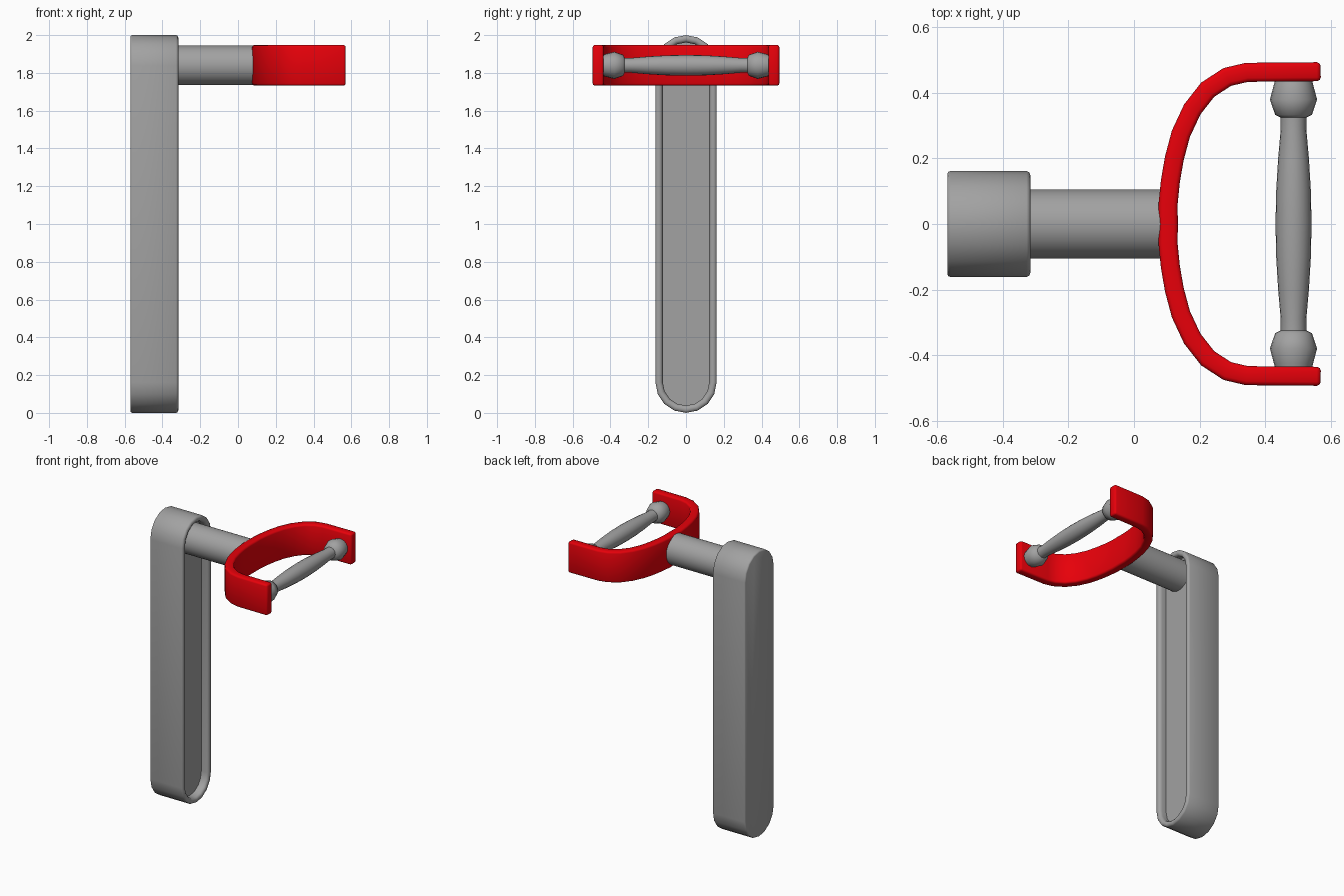
import bpy, bmesh
from math import sin, cos, pi, radians
from mathutils import Vector

if "Cube" in bpy.data.objects:
    bpy.data.objects.remove(bpy.data.objects["Cube"])

ARM_Z = 1.84


def material(name, rgb):
    m = bpy.data.materials.new(name)
    m.diffuse_color = (*rgb, 1)
    m.use_nodes = True
    m.node_tree.nodes["Principled BSDF"].inputs["Base Color"].default_value = m.diffuse_color
    return m


grey = material("dark_grey", (0.36, 0.36, 0.36))
red = material("red", (0.8, 0.0, 0.003))


def finish(name, bm, mat, angle=35):
    bmesh.ops.recalc_face_normals(bm, faces=bm.faces)
    me = bpy.data.meshes.new(name)
    bm.to_mesh(me)
    bm.free()
    me.materials.append(mat)
    ob = bpy.data.objects.new(name, me)
    bpy.context.collection.objects.link(ob)
    bpy.ops.object.select_all(action='DESELECT')
    ob.select_set(True)
    bpy.context.view_layer.objects.active = ob
    bpy.ops.object.shade_smooth_by_angle(angle=radians(angle))
    return ob


def loft(name, rings, angle=35):
    """Skin a list of closed rings and cap both ends."""
    bm = bmesh.new()
    vs = [[bm.verts.new(p) for p in ring] for ring in rings]
    n = len(vs[0])
    for a, b in zip(vs, vs[1:]):
        for i in range(n):
            j = (i + 1) % n
            bm.faces.new((a[i], a[j], b[j], b[i]))
    bm.faces.new(vs[0])
    bm.faces.new(vs[-1])
    return finish(name, bm, grey, angle)


def stadium(x, r, seg=8):
    """Upright slot-shaped outline in the YZ plane."""
    return [Vector((x, r * cos(s + pi * i / seg), z + r * sin(s + pi * i / seg)))
            for z, s in ((1.838, 0), (0.162, pi)) for i in range(seg + 1)]


def circle(origin, u, r, n):
    """Ring around the X ('x') or Y ('y') axis."""
    pts = []
    for i in range(n):
        c, s = r * cos(2 * pi * i / n), r * sin(2 * pi * i / n)
        pts.append(Vector(origin) + Vector((0, c, s) if u == 'x' else (c, 0, s)))
    return pts


# Upright body with a shallow recess and rounded rim on its +x face
body = [(-.57, .153), (-.567, .159), (-.56, .162), (-.328, .162), (-.32, .158),
        (-.316, .148), (-.317, .136), (-.324, .127), (-.336, .123), (-.37, .123)]
loft("upright_body", [stadium(x, r) for x, r in body], 50)

# Horizontal round arm
loft("arm", [circle((x, 0, ARM_Z), 'x', 0.105, 32) for x in (-.38, .10)])

# Turned handgrip with a knob at each end
half = [(0, .055), (.1, .053), (.2, .047), (.29, .039), (.325, .039),
        (.333, .056), (.38, .072), (.425, .060), (.44, .056)]
grip = [(-y, r) for y, r in half[:0:-1]] + half
loft("handgrip", [circle((.487, y, ARM_Z), 'y', r, 20) for y, r in grip], 50)

# Red U-shaped yoke: flat strip, thickened and with softened edges
half = [(.105, 0), (.104, .06), (.111, .13), (.123, .2), (.143, .275), (.178, .35),
        (.225, .41), (.285, .449), (.345, .463), (.57, .465)]
path = [(x, -y) for x, y in half[:0:-1]] + half
bm = bmesh.new()
cols = [[bm.verts.new((x, y, ARM_Z + h)) for h in (-.108, .108)] for x, y in path]
for a, b in zip(cols, cols[1:]):
    bm.faces.new((a[0], b[0], b[1], a[1]))
yoke = finish("yoke", bm, red)
sol = yoke.modifiers.new("thickness", 'SOLIDIFY')
sol.thickness = 0.058
sol.offset = 0
sol.use_even_offset = True
bev = yoke.modifiers.new("soft_edges", 'BEVEL')
bev.width = 0.012
bev.segments = 2
bev.limit_method = 'ANGLE'
bev.angle_limit = radians(50)
